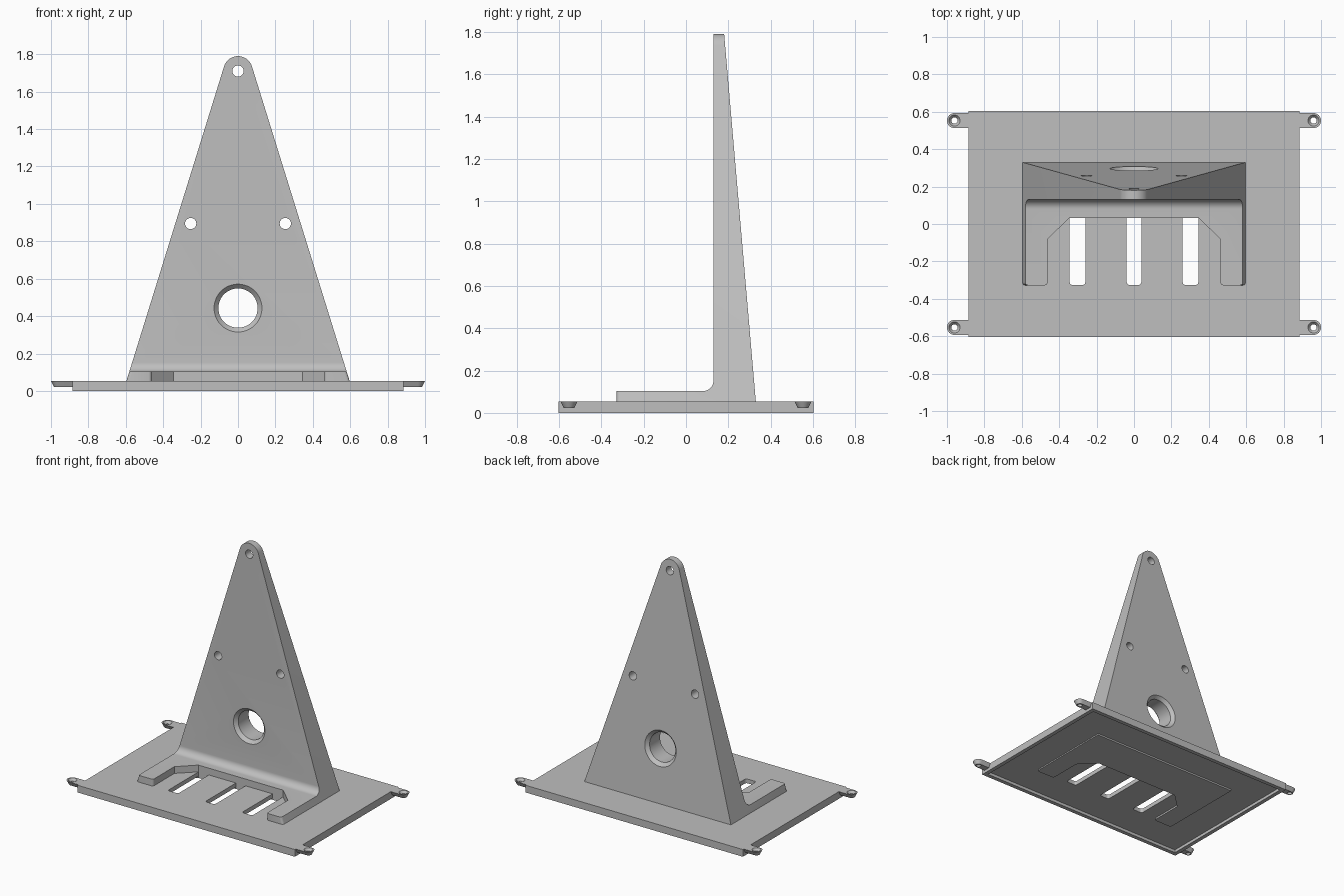
import bpy, bmesh, math

if "Cube" in bpy.data.objects:
    bpy.data.objects.remove(bpy.data.objects["Cube"])

grey = bpy.data.materials.new("plain grey")
grey.diffuse_color = (0.52, 0.52, 0.52, 1)
grey.use_nodes = True
grey.node_tree.nodes["Principled BSDF"].inputs["Base Color"].default_value = grey.diffuse_color


def loft(name, rings):
    """Closed solid through a list of equal-length rings of 3D points."""
    bm = bmesh.new()
    vs = [[bm.verts.new(p) for p in r] for r in rings]
    n = len(vs[0])
    for a, b in zip(vs, vs[1:]):
        for i in range(n):
            j = (i + 1) % n
            bm.faces.new((a[i], a[j], b[j], b[i]))
    bm.faces.new(vs[0])
    bm.faces.new(vs[-1])
    bmesh.ops.recalc_face_normals(bm, faces=bm.faces)
    me = bpy.data.meshes.new(name)
    bm.to_mesh(me)
    bm.free()
    me.materials.append(grey)
    ob = bpy.data.objects.new(name, me)
    bpy.context.collection.objects.link(ob)
    return ob


def prism_z(name, pts, z0, z1):
    return loft(name, [[(x, y, z) for x, y in pts] for z in (z0, z1)])


def rect(x0, x1, y0, y1):
    return [(x0, y0), (x1, y0), (x1, y1), (x0, y1)]


def arc(cx, cy, r, a0, a1, n):
    return [(cx + r * math.cos(math.radians(a0 + (a1 - a0) * i / n)),
             cy + r * math.sin(math.radians(a0 + (a1 - a0) * i / n)))
            for i in range(n + 1)]


def circle(cx, cy, r, n=48):
    return arc(cx, cy, r, 0, 360, n)[:-1]


def combine(target, tool, operation):
    """Apply a boolean and throw the tool away."""
    mod = target.modifiers.new("cut", 'BOOLEAN')
    mod.operation, mod.solver, mod.object = operation, 'EXACT', tool
    dg = bpy.context.evaluated_depsgraph_get()
    me = bpy.data.meshes.new_from_object(target.evaluated_get(dg))
    target.modifiers.clear()
    target.data = me
    bpy.data.objects.remove(tool)


def finish(ob):
    ob.data.materials.clear()
    ob.data.materials.append(grey)
    bpy.ops.object.select_all(action='DESELECT')
    ob.select_set(True)
    bpy.context.view_layer.objects.active = ob
    bpy.ops.object.shade_smooth_by_angle(angle=math.radians(25))


TOP = 0.053        # plate top
SHEET = 0.022      # underside of the plate sheet inside its rim
FOOT = 0.103       # foot top

# --- base plate with a shallow recess underneath
plate = prism_z("base_plate", rect(-0.885, 0.885, -0.603, 0.603), 0, TOP)
combine(plate, prism_z("recess", rect(-0.855, 0.855, -0.573, 0.573), -0.1, SHEET), 'DIFFERENCE')

# --- tapered corner tabs with countersunk holes
for sx in (-1, 1):
    for sy in (-1, 1):
        rings = []
        for r, z in ((0.024, 0.022), (0.04, TOP)):
            pts = [(0.865, -r)] + arc(0.96, 0, r, -90, 90, 16) + [(0.865, r)]
            rings.append([(sx * x, sy * 0.553 + y, z) for x, y in pts])
        combine(plate, loft("tab", rings), 'UNION')
        holes = [(0.017, -0.1), (0.017, 0.036), (0.03, TOP), (0.036, 0.061)]
        combine(plate, loft("screw_hole", [[(x, y, z) for x, y in circle(sx * 0.96, sy * 0.553, r, 24)]
                                           for r, z in holes]), 'DIFFERENCE')

# --- three slots through the plate, rounded at the front
for cx, w in ((-0.302, 0.042), (0, 0.039), (0.302, 0.042)):
    r = 0.016
    pts = (arc(cx - w + r, -0.326 + r, r, 180, 270, 5) + arc(cx + w - r, -0.326 + r, r, 270, 360, 5)
           + [(cx + w, 0.032), (cx - w, 0.032)])
    combine(plate, prism_z("slot", pts, -0.1, 0.2), 'DIFFERENCE')
finish(plate)

# --- upright bracket: side profile trimmed to a round-topped triangle
Z0 = 0.009


def back(z):
    return 0.33 - 0.0862 * (z - TOP)


side = ([(-0.328, Z0), (back(Z0), Z0), (back(1.9), 1.9), (0.13, 1.9)]
        + arc(0.08, FOOT + 0.05, 0.05, 0, -90, 10) + [(-0.328, FOOT)])
bracket = loft("upright_bracket", [[(x, y, z) for y, z in side] for x in (-0.8, 0.8)])

tilt = 17.25
t = math.radians(tilt)
half = (0.078 + (1.712 + 0.1) * math.sin(t)) / math.cos(t)   # half width at z = -0.1
outline = [(-half, -0.1), (half, -0.1)] + arc(0, 1.712, 0.078, tilt, 180 - tilt, 20)
combine(bracket, loft("outline", [[(x, y, z) for x, z in outline] for y in (-1, 1)]), 'INTERSECT')

# opening between the two toes of the foot
opening = [(-0.462, -0.6), (0.462, -0.6), (0.462, -0.08), (0.345, 0.032),
           (-0.345, 0.032), (-0.462, -0.08)]
combine(bracket, prism_z("opening", opening, -0.2, 0.4), 'DIFFERENCE')

# small mounting holes
for hx, hz in ((-0.253, 0.895), (0.253, 0.895), (0, 1.71)):
    combine(bracket, loft("small_hole", [[(x, y, z) for x, z in circle(hx, hz, 0.03, 32)]
                                         for y in (-0.5, 0.6)]), 'DIFFERENCE')

# large hole, chamfered on the front face and the sloping back face
rings = []
for r, d in ((0.148, -0.02), (0.105, 0.023)):
    rings.append([(x, 0.13 + d, z) for x, z in circle(0, 0.443, r)])
for r, d in ((0.105, -0.023), (0.148, 0.02)):
    rings.append([(x, back(z) + d, z) for x, z in circle(0, 0.443, r)])
combine(bracket, loft("large_hole", rings), 'DIFFERENCE')

# rounded toe corners
bm = bmesh.new()
bm.from_mesh(bracket.data)
toes = [e for e in bm.edges if all(v.co.y < -0.32 for v in e.verts)
        and abs(e.verts[0].co.z - e.verts[1].co.z) > 0.05]
bmesh.ops.bevel(bm, geom=toes, offset=0.016, segments=4, profile=0.5, affect='EDGES')
bm.to_mesh(bracket.data)
bm.free()
finish(bracket)
